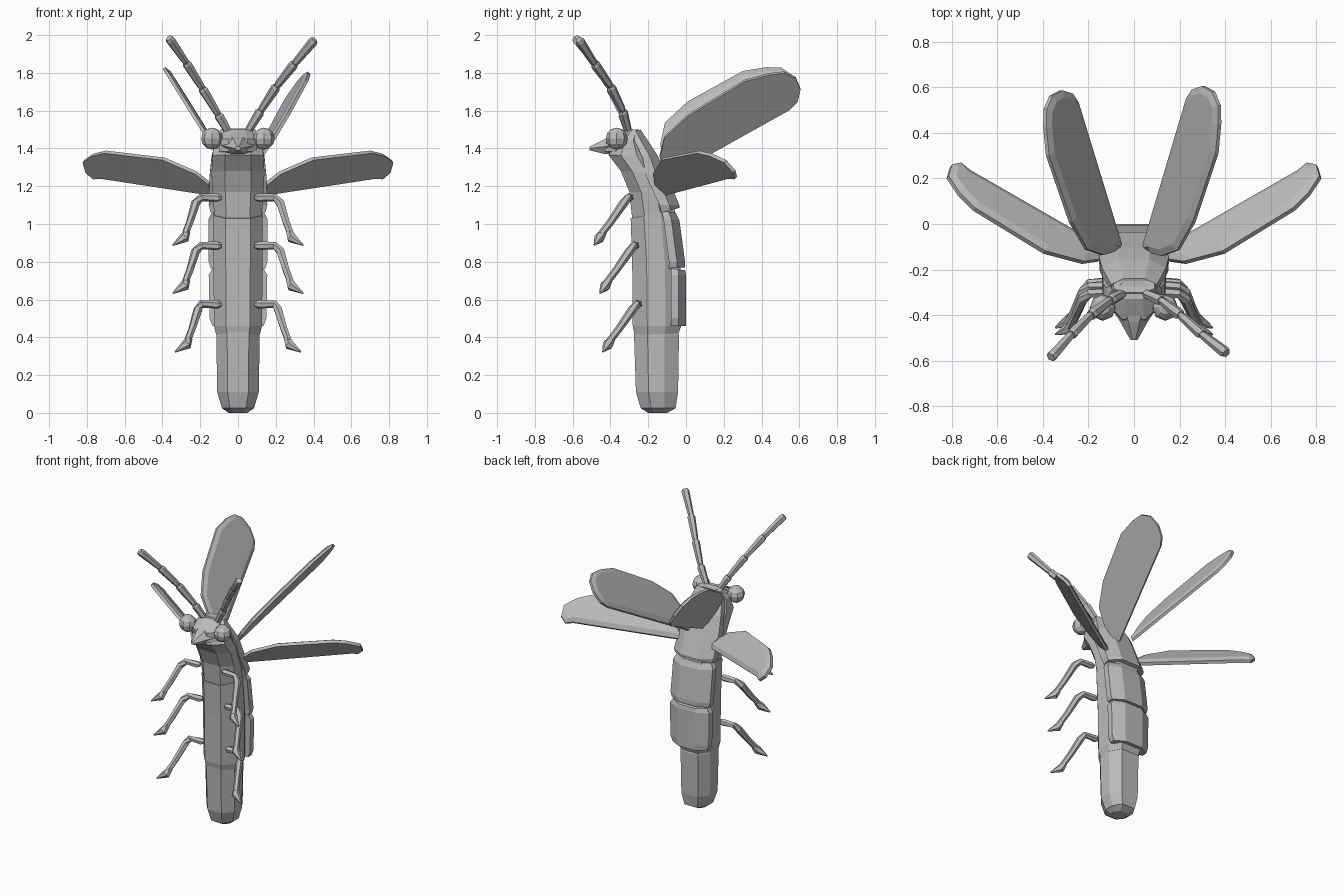
import bpy, bmesh, math
from mathutils import Vector, Matrix

if "Cube" in bpy.data.objects:
    bpy.data.objects.remove(bpy.data.objects["Cube"])

grey = bpy.data.materials.new("plain_grey")
grey.diffuse_color = (0.5, 0.5, 0.5, 1)
grey.use_nodes = True
grey.node_tree.nodes["Principled BSDF"].inputs["Base Color"].default_value = grey.diffuse_color


def finish(bm, name):
    bmesh.ops.recalc_face_normals(bm, faces=bm.faces)
    me = bpy.data.meshes.new(name)
    bm.to_mesh(me)
    bm.free()
    me.materials.append(grey)
    ob = bpy.data.objects.new(name, me)
    bpy.context.collection.objects.link(ob)
    return ob


def loft(name, rings):
    """Skin a list of equal-length point rings and cap both ends."""
    bm = bmesh.new()
    rows = [[bm.verts.new(p) for p in r] for r in rings]
    n = len(rows[0])
    for a, b in zip(rows, rows[1:]):
        for i in range(n):
            j = (i + 1) % n
            bm.faces.new((a[i], a[j], b[j], b[i]))
    bm.faces.new(rows[0])
    bm.faces.new(rows[-1])
    return finish(bm, name)


def tube(name, path, radii, sides=6):
    """Faceted tube along a path, rings mitred at the bends."""
    pts = [Vector(p) for p in path]
    rings = []
    for k, p in enumerate(pts):
        d = Vector()
        if k:
            d += (p - pts[k - 1]).normalized()
        if k < len(pts) - 1:
            d += (pts[k + 1] - p).normalized()
        d.normalize()
        u = d.cross(Vector((0.3, 1, 0.2))).normalized()
        v = d.cross(u)
        rings.append([p + radii[k] * (u * math.cos(t) + v * math.sin(t))
                      for t in [2 * math.pi * i / sides for i in range(sides)]])
    return loft(name, rings)


def octagon(yf, zf, yb, zb, hw):
    """Cut-corner section from a front point to a back point."""
    f, b = Vector((0, yf, zf)), Vector((0, yb, zb))
    shape = [(0.5, 0), (1, 0.3), (1, 0.68), (0.6, 1)]
    shape += [(-x, t) for x, t in reversed(shape)]
    return [f.lerp(b, t) + Vector((x * hw, 0, 0)) for x, t in shape]


# Abdomen tip, abdomen and thorax: front point, back point, half width
loft("abdomen_tip", [octagon(*r) for r in [
    (-.20, 0, -.10, 0, .05), (-.24, .025, -.055, .025, .085),
    (-.265, .11, -.042, .11, .11), (-.275, .41, -.037, .41, .115),
    (-.275, .46, -.05, .46, .11)]])
loft("abdomen", [octagon(*r) for r in [
    (-.272, .41, -.04, .42, .115), (-.282, .46, -.025, .46, .127),
    (-.285, .8, -.03, .8, .13), (-.293, 1.03, -.06, 1.08, .13)]])
loft("thorax", [octagon(*r) for r in [
    (-.285, 1.03, -.065, 1.07, .125), (-.30, 1.17, -.09, 1.16, .135),
    (-.345, 1.28, -.14, 1.27, .14), (-.41, 1.365, -.19, 1.36, .135),
    (-.36, 1.45, -.24, 1.44, .12), (-.30, 1.505, -.245, 1.495, .09)]])


def shell(name, rows):
    """Back plate: rows of (front y, front z, back y, back z, half width)."""
    rings = []
    for yf, zf, yb, zb, hw in rows:
        half = [(hw, 0), (hw, .5), (.47 * hw, 1)]
        rings.append([(x, yf + (yb - yf) * t, zf + (zb - zf) * t)
                      for x, t in half + [(-x, t) for x, t in reversed(half)]])
    loft(name, rings)


# Overlapping back plates
shell("lower_back_plate", [(-.08, .46, 0, .46, .135), (-.08, .50, 0, .50, .15),
                           (-.08, .73, 0, .73, .155), (-.08, .765, -.005, .755, .135)])
shell("middle_back_plate", [(-.09, .765, -.005, .77, .145), (-.09, .80, -.005, .80, .155),
                            (-.12, 1.03, -.035, 1.02, .155), (-.13, 1.07, -.055, 1.06, .135)])
shell("upper_back_plate", [(-.13, 1.06, -.035, 1.085, .145), (-.14, 1.10, -.035, 1.10, .155),
                           (-.21, 1.25, -.105, 1.27, .15), (-.23, 1.35, -.155, 1.37, .14),
                           (-.29, 1.48, -.24, 1.50, .10)])

# Head and pointed mouth
loft("head", [octagon(*r) for r in [
    (-.36, 1.36, -.25, 1.36, .085), (-.43, 1.385, -.25, 1.385, .10),
    (-.42, 1.45, -.25, 1.45, .10), (-.33, 1.50, -.25, 1.50, .07)]])
loft("mouth", [[(x * w, y, z) for x, z in
                ((-1, m), (-.5, lo), (.5, lo), (1, m), (.4, hi), (-.4, hi))]
               for y, w, lo, m, hi in [(-.36, .105, 1.37, 1.42, 1.475),
                                       (-.43, .06, 1.37, 1.41, 1.45),
                                       (-.51, .015, 1.39, 1.40, 1.41)]])

for s, side in ((1, "right"), (-1, "left")):
    # Eyes
    bm = bmesh.new()
    bmesh.ops.create_uvsphere(bm, u_segments=8, v_segments=6, radius=.058,
                              matrix=Matrix.Translation((s * .137, -.367, 1.452)))
    finish(bm, side + "_eye")

    # Antennae made of tapered joints, each pair set slightly differently
    if s > 0:
        joints = [(.04, -.30, 1.47), (.12, -.335, 1.60), (.205, -.40, 1.73),
                  (.30, -.485, 1.85), (.405, -.567, 1.975)]
    else:
        joints = [(-.04, -.30, 1.47), (-.105, -.335, 1.58), (-.19, -.40, 1.72),
                  (-.275, -.485, 1.855), (-.365, -.585, 1.985)]
    for k, (a, b) in enumerate(zip(joints, joints[1:])):
        a, b = Vector(a), Vector(b)
        tube(f"{side}_antenna_joint_{k + 1}",
             [a, a.lerp(b, .08), a.lerp(b, .92), b], [.016, .02, .026, .02])

    # Three legs with pointed feet
    for k, (y, z) in enumerate([(-.295, 1.14), (-.265, .885), (-.25, .575)]):
        x = -.012 * (k == 2)
        tube(f"{side}_leg_{k + 1}",
             [(s * .09, y, z), (s * .11, y - .005, z), (s * .195, y - .01, z),
              (s * (.225 + x), y - .035, z - .03), (s * (.255 + x), y - .105, z - .13),
              (s * (.28 + x), y - .155, z - .195)],
             [.014, .023, .021, .024, .02, .019])
        tube(f"{side}_foot_{k + 1}",
             [(s * (.27 + x), y - .14, z - .18), (s * (.285 + x), y - .165, z - .215),
              (s * (.345 + x), y - .19, z - .252)], [.018, .028, .004])


def wing(name, outline, plane, s, thick):
    """Thin tilted blade with a chamfered rim; plane gives z = a + bx + cy."""
    a, b, c = plane
    pts = [Vector((x, y, a + b * x + c * y)) for x, y in outline]
    n = Vector((-b, -c, 1)).normalized()
    count = len(pts)
    inner = []
    for i, p in enumerate(pts):
        t = (pts[(i + 1) % count] - pts[i - 1]).normalized()
        inner.append(p + n.cross(t) * .03)
    rings = [[p - n * thick * .5 for p in pts], [p + n * thick * .1 for p in pts],
             [p + n * thick * .5 for p in inner]]
    loft(name, [[(s * p.x, p.y, p.z) for p in r] for r in rings])


# Wings: outlines run counter-clockwise seen from above
fore = [(.04, -.09), (.07, -.125), (.12, -.14), (.19, -.115), (.26, .01), (.36, .31),
        (.372, .44), (.37, .52), (.345, .58), (.30, .605), (.255, .59), (.23, .55)]
hind = [(.12, -.11), (.15, -.155), (.22, -.165), (.39, -.12), (.70, .07), (.765, .135),
        (.815, .21), (.80, .26), (.76, .268), (.72, .235)]
wing("right_upper_wing", fore, (1.211, 1.41, .14), 1, .028)
wing("left_upper_wing", [(x + .015, y * .97) for x, y in fore], (1.213, 1.58, .01), -1, .028)
for s, side in ((1, "right"), (-1, "left")):
    wing(side + "_lower_wing", hind, (.98, .67, -.9), s, .035)
